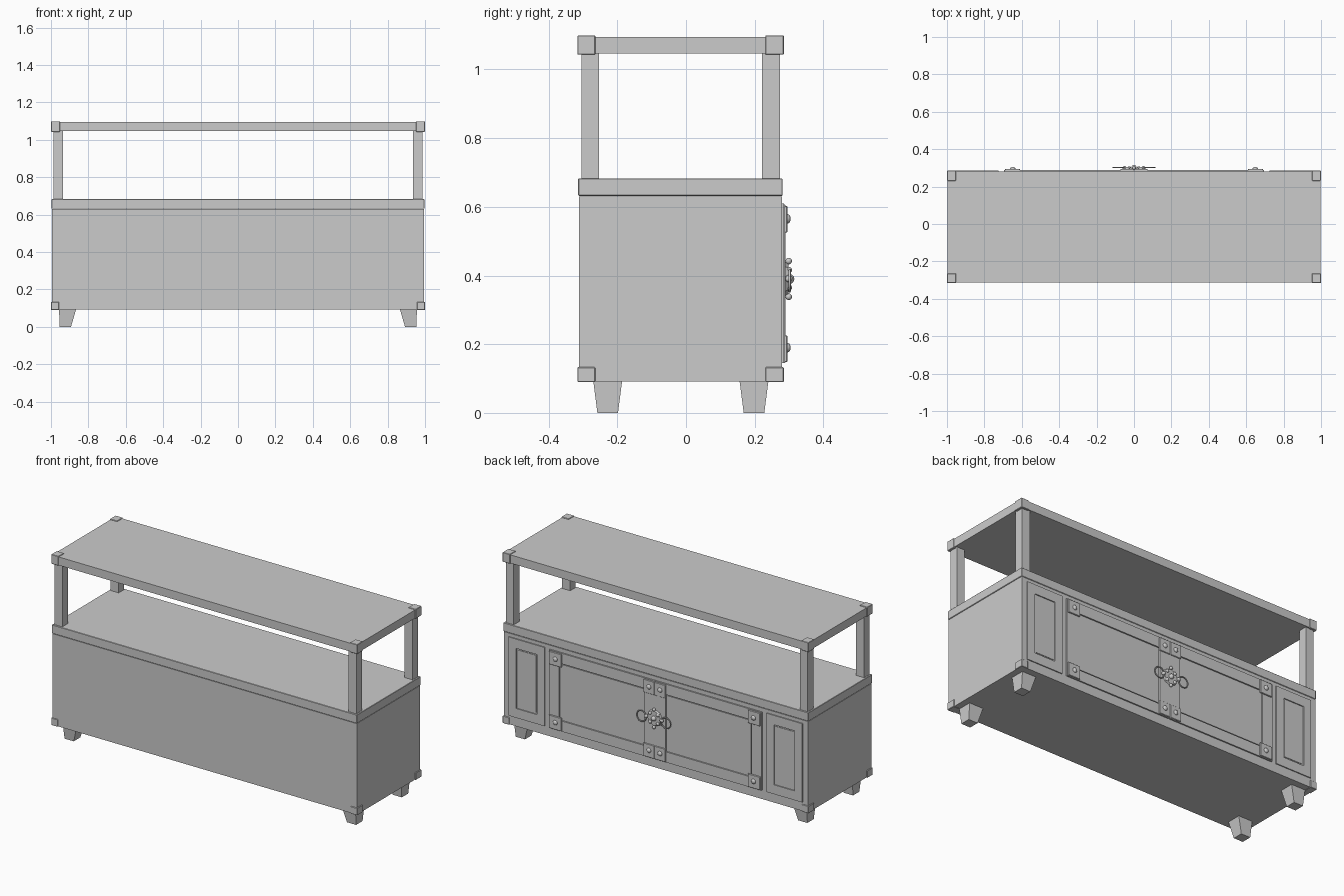
import bpy, bmesh, math
from mathutils import Matrix

if "Cube" in bpy.data.objects:
    bpy.data.objects.remove(bpy.data.objects["Cube"])

def add(name, bm, smooth=False):
    bmesh.ops.recalc_face_normals(bm, faces=bm.faces[:])
    me = bpy.data.meshes.new(name)
    bm.to_mesh(me)
    bm.free()
    ob = bpy.data.objects.new(name, me)
    bpy.context.collection.objects.link(ob)
    if smooth:
        me.shade_smooth()
    return ob

def box(name, x0, x1, y0, y1, z0, z1, bevel=0):
    bm = bmesh.new()
    bmesh.ops.create_cube(bm, size=1)
    for v in bm.verts:
        v.co = ((x0 + x1) / 2 + v.co.x * (x1 - x0),
                (y0 + y1) / 2 + v.co.y * (y1 - y0),
                (z0 + z1) / 2 + v.co.z * (z1 - z0))
    if bevel:
        bmesh.ops.bevel(bm, geom=bm.edges[:], offset=bevel, segments=1, affect='EDGES')
    return add(name, bm)

def xbox(name, s, x0, x1, *rest, **kw):
    # box on the side given by s (-1 or 1)
    a, b = sorted((s * x0, s * x1))
    return box(name, a, b, *rest, **kw)

def ball(name, x, y, z, r, depth=1):
    bm = bmesh.new()
    bmesh.ops.create_uvsphere(bm, u_segments=16, v_segments=10, radius=r)
    for v in bm.verts:
        v.co = (x + v.co.x, y + v.co.y * depth, z + v.co.z)
    return add(name, bm, True)

def frame(name, s, x0, x1, z0, z1, wx, wz, y0, y1):
    # two stiles and two rails
    xbox(name + "_stile_in", s, x0, x0 + wx, y0, y1, z0, z1)
    xbox(name + "_stile_out", s, x1 - wx, x1, y0, y1, z0, z1)
    xbox(name + "_rail_low", s, x0 + wx, x1 - wx, y0, y1, z0, z0 + wz)
    xbox(name + "_rail_top", s, x0 + wx, x1 - wx, y0, y1, z1 - wz, z1)

# Carcass, counter and raised shelf
box("cabinet_body", -.995, .995, -.312, .28, .092, .63)
box("counter_top", -.997, .997, -.314, .281, .632, .683, bevel=.002)
box("upper_shelf", -.996, .996, -.314, .281, 1.046, 1.095)

for s in (-1, 1):
    for side, y0, y1, py0, py1, fy in (("back", .231, .285, .221, .273, .198),
                                       ("front", -.316, -.264, -.305, -.254, -.228)):
        # Posts and corner caps
        xbox(side + "_post", s, .935, .987, py0, py1, .683, 1.046)
        xbox(side + "_shelf_cap", s, .952, 1, y0, y1, 1.043, 1.099, bevel=.002)
        xbox(side + "_base_cap", s, .957, 1, y0, y1, .09, .133, bevel=.002)
        # Tapered feet
        bm = bmesh.new()
        top = [bm.verts.new((s * x, fy + y, .093)) for x, y in
               ((.866, -.042), (.957, -.042), (.957, .042), (.866, .042))]
        low = [bm.verts.new((s * x, fy + y, 0)) for x, y in
               ((.893, -.03), (.953, -.03), (.953, .03), (.893, .03))]
        bm.faces.new(top)
        bm.faces.new(low)
        for i in range(4):
            j = (i + 1) % 4
            bm.faces.new((top[i], top[j], low[j], low[i]))
        add(side + "_foot", bm)

    # Framed side panel beside the doors
    frame("side_panel", s, .725, .96, .145, .61, .05, .055, .279, .286)
    xbox("side_panel_field", s, .782, .903, .279, .283, .208, .547)
    # Door: frame, recessed field
    frame("door", s, .002, .695, .145, .607, .066, .062, .279, .288)
    xbox("door_field", s, .074, .623, .279, .284, .213, .539)
    # Metal corner plates with rivets
    for pz, rz in ((.148, .19), (.525, .565)):
        xbox("corner_plate", s, .61, .69, .286, .295, pz, pz + .078, bevel=.002)
        xbox("centre_plate", s, .002, .072, .286, .295, pz, pz + .078, bevel=.002)
        ball("outer_rivet", s * .648, .295, rz, .014, .7)
        ball("inner_rivet", s * .036, .295, rz, .014, .7)
    # Ring pull
    bpy.ops.mesh.primitive_torus_add(major_radius=.031, minor_radius=.0035,
        major_segments=28, minor_segments=8, location=(s * .08, .302, .385),
        rotation=(math.pi / 2, 0, 0))
    bpy.context.object.name = "ring_pull"
    bpy.ops.object.shade_smooth()
    ball("ring_mount", s * .05, .300, .392, .01)

# Centre strip covering the door seam
box("centre_strip", -.068, .068, .28, .290, .147, .605)

# Ornamental lock: round plate, boss and petals
bm = bmesh.new()
bmesh.ops.create_cone(bm, cap_ends=True, segments=8, radius1=.05, radius2=.044, depth=.01,
    matrix=Matrix.Translation((0, .294, .39)) @ Matrix.Rotation(-math.pi / 2, 4, 'X'))
add("lock_plate", bm)
ball("lock_boss", 0, .301, .39, .0145)
for i in range(8):
    a = i * math.pi / 4
    r = .052 if i % 2 == 0 else .036
    ball("lock_petal", r * math.cos(a), .299, .39 + r * math.sin(a), .0095)
